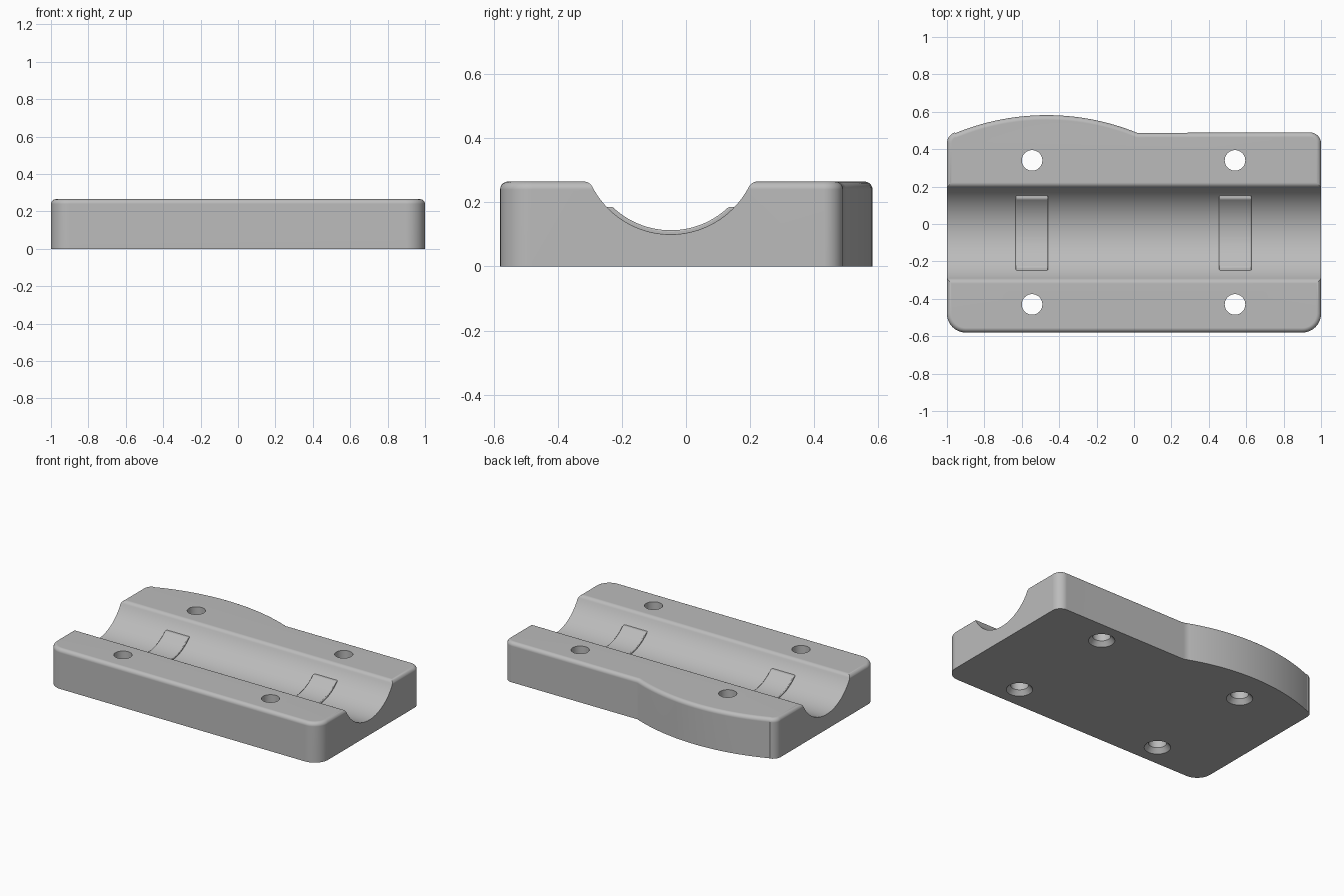
import bpy, bmesh
from math import sin, cos, pi, radians, sqrt, asin, atan2
from mathutils import Vector

if "Cube" in bpy.data.objects:
    bpy.data.objects.remove(bpy.data.objects["Cube"])

grey = bpy.data.materials.new("plain grey")
grey.use_nodes = True
COLOUR = (0.5, 0.5, 0.5, 1)
grey.diffuse_color = COLOUR
grey.node_tree.nodes["Principled BSDF"].inputs["Base Color"].default_value = COLOUR

HEIGHT = 0.265
GROOVE_Y, GROOVE_Z, GROOVE_R = -0.048, 0.375, 0.275
LIP_R = 0.03


def arc(cx, cy, r, a0, a1, n):
    """Points on a circular arc, angles in radians."""
    return [(cx + r * cos(a0 + (a1 - a0) * i / n),
             cy + r * sin(a0 + (a1 - a0) * i / n)) for i in range(n + 1)]


def finish(name, bm):
    bmesh.ops.recalc_face_normals(bm, faces=bm.faces)
    mesh = bpy.data.meshes.new(name)
    bm.to_mesh(mesh)
    bm.free()
    mesh.materials.append(grey)
    ob = bpy.data.objects.new(name, mesh)
    bpy.context.collection.objects.link(ob)
    return ob


def prism(points, offset):
    """Extrude a closed loop of 3D points by an offset."""
    bm = bmesh.new()
    face = bm.faces.new([bm.verts.new(p) for p in points])
    grown = bmesh.ops.extrude_face_region(bm, geom=[face])
    moved = [v for v in grown["geom"] if isinstance(v, bmesh.types.BMVert)]
    bmesh.ops.translate(bm, verts=moved, vec=offset)
    return bm


def select_only(ob):
    bpy.ops.object.select_all(action='DESELECT')
    ob.select_set(True)
    bpy.context.view_layer.objects.active = ob


def cut(ob, cutter):
    cutter.hide_render = True
    mod = ob.modifiers.new("cut", 'BOOLEAN')
    mod.operation, mod.solver, mod.object = 'DIFFERENCE', 'EXACT', cutter
    select_only(ob)
    bpy.ops.object.modifier_apply(modifier=mod.name)
    bpy.data.objects.remove(cutter)


def smooth(ob):
    select_only(ob)
    bpy.ops.object.shade_smooth_by_angle(angle=radians(30))
    mod = ob.modifiers.new("flat_normals", 'WEIGHTED_NORMAL')
    mod.keep_sharp = True


# Block: rounded corners, with a shallow bulge on the back edge
half, rise = 0.485, 0.095
bulge_r = (half ** 2 + rise ** 2) / (2 * rise)
swing = asin(half / bulge_r)
outline = arc(-0.9, -0.48, 0.1, pi, 1.5 * pi, 10)
outline += arc(0.9, -0.48, 0.1, -pi / 2, 0, 10)
outline += arc(0.94, 0.43, 0.06, 0, pi / 2, 8)
outline += arc(-0.467, 0.582 - bulge_r, bulge_r, pi / 2 - swing, pi / 2 + swing, 28)
outline += arc(-0.94, 0.432, 0.06, radians(110), pi, 6)
bm = prism([(x, y, 0) for x, y in outline], (0, 0, HEIGHT))
rim = [e for e in bm.edges if all(v.co.z > HEIGHT - 0.001 for v in e.verts)]
bmesh.ops.bevel(bm, geom=rim, offset=0.025, offset_type='OFFSET', segments=5,
                profile=0.5, affect='EDGES', clamp_overlap=False)
block = finish("block", bm)

# Round groove along the block, with softened lips
lip_z = HEIGHT - LIP_R
lip_c = sqrt((GROOVE_R + LIP_R) ** 2 - (GROOVE_Z - lip_z) ** 2)
tilt = atan2(GROOVE_Z - lip_z, lip_c)
side = arc(lip_c, lip_z, LIP_R, pi / 2, pi - tilt, 6)
bowl = arc(0, GROOVE_Z, GROOVE_R, -tilt, tilt - pi, 40)
profile = [(lip_c, 0.5)] + side + bowl[1:-1]
profile += [(-y, z) for y, z in reversed(side)] + [(-lip_c, 0.5)]
cut(block, finish("groove_cutter",
                  prism([(-1.2, y + GROOVE_Y, z) for y, z in profile], (2.4, 0, 0))))

# Four screw holes, countersunk from below
for x in (-0.545, 0.54):
    for y in (-0.43, 0.34):
        bm = prism([(a, b, 0.03) for a, b in arc(x, y, 0.055, 0, 2 * pi, 40)[:-1]],
                   (0, 0, 0.4))
        base = min(bm.faces, key=lambda f: f.calc_center_median().z)
        flare = bmesh.ops.extrude_face_region(bm, geom=[base])["geom"]
        centre = Vector((x, y, 0.03))
        for v in flare:
            if isinstance(v, bmesh.types.BMVert):
                v.co = centre + (v.co - centre) * 1.6 - Vector((0, 0, 0.04))
        if base.is_valid:
            bm.faces.remove(base)
        cut(block, finish("hole_cutter", bm))
smooth(block)

# Two thin curved pads lying in the groove
PAD_R, PAD_TOP = GROOVE_R - 0.013, 0.186
inner = asin((GROOVE_Z - PAD_TOP) / PAD_R)
outer = asin((GROOVE_Z - PAD_TOP) / (GROOVE_R + 0.004))
pad_loop = arc(GROOVE_Y, GROOVE_Z, PAD_R, -inner, inner - pi, 28)
pad_loop += arc(GROOVE_Y, GROOVE_Z, GROOVE_R + 0.004, outer - pi, -outer, 28)
for name, x in (("right_pad", -0.633), ("left_pad", 0.455)):
    pad = finish(name, prism([(x, y, z) for y, z in pad_loop], (0.173, 0, 0)))
    mod = pad.modifiers.new("soft_edges", 'BEVEL')
    mod.width, mod.segments, mod.limit_method = 0.005, 2, 'ANGLE'
    smooth(pad)
